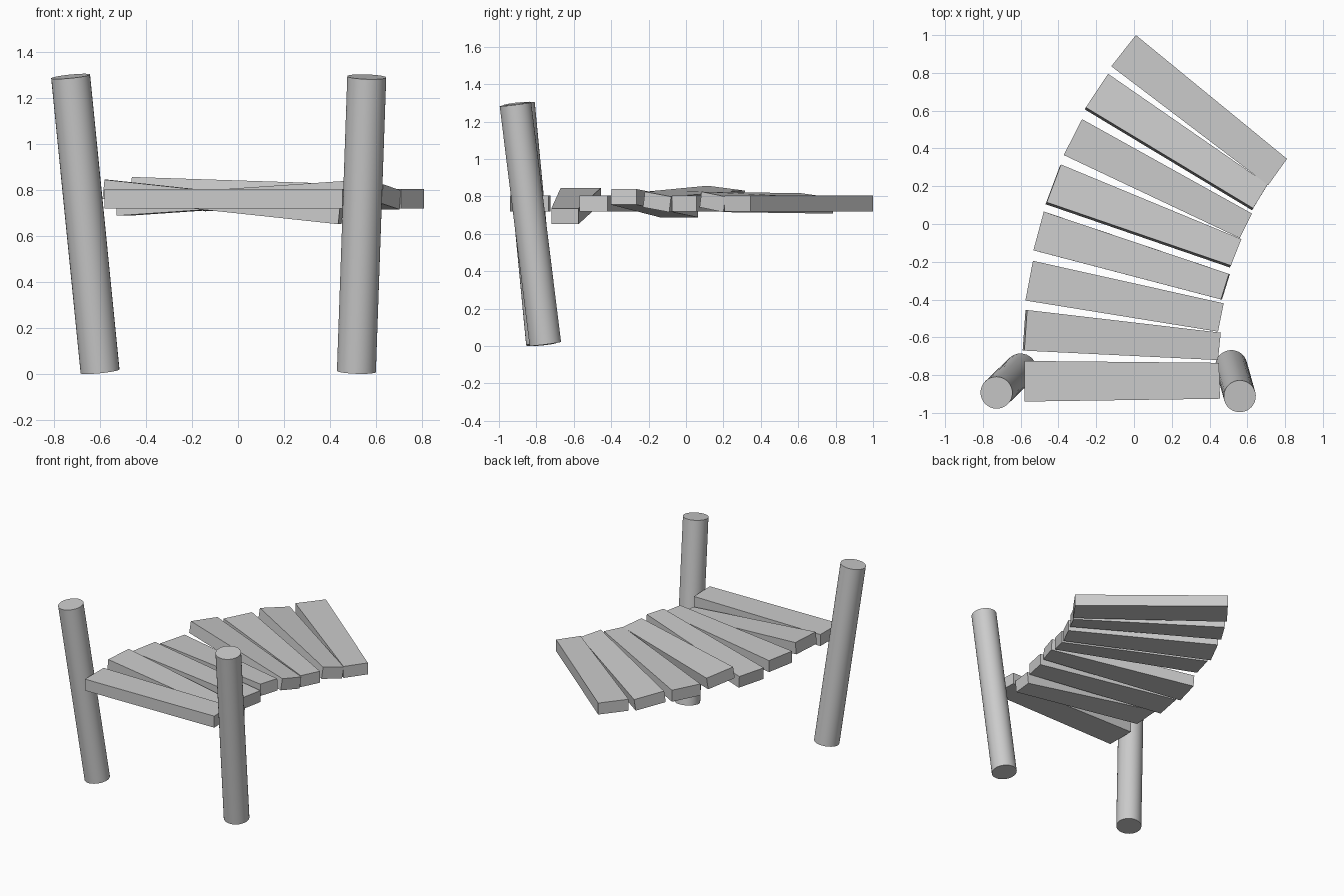
import bpy, bmesh
from mathutils import Vector

if "Cube" in bpy.data.objects:
    bpy.data.objects.remove(bpy.data.objects["Cube"])

THICK = 0.084


def add_object(name, bm):
    bmesh.ops.recalc_face_normals(bm, faces=bm.faces)
    mesh = bpy.data.meshes.new(name)
    bm.to_mesh(mesh)
    bm.free()
    ob = bpy.data.objects.new(name, mesh)
    bpy.context.collection.objects.link(ob)
    return ob


def plank(name, lb, lf, rf, rb, zl, zr, roll):
    """Tapered board from its plan corners; zl/zr end heights, roll = back edge minus front edge."""
    mid = [Vector((*lb, zl + roll / 2)), Vector((*lf, zl - roll / 2)),
           Vector((*rf, zr - roll / 2)), Vector((*rb, zr + roll / 2))]
    n = (mid[2] - mid[0]).cross(mid[3] - mid[1]).normalized() * THICK / 2
    bm = bmesh.new()
    top = [bm.verts.new(p + n) for p in mid]
    bot = [bm.verts.new(p - n) for p in mid]
    bm.faces.new(top)
    bm.faces.new(bot[::-1])
    for i in range(4):
        j = (i + 1) % 4
        bm.faces.new((top[i], bot[i], bot[j], top[j]))
    add_object(name, bm)


def post(name, bottom, top, radius=0.085):
    a, b = Vector(bottom), Vector(top)
    d = b - a
    bpy.ops.mesh.primitive_cylinder_add(vertices=32, radius=radius, depth=d.length, location=(a + b) / 2)
    ob = bpy.context.object
    ob.name = name
    ob.rotation_euler = d.to_track_quat('Z', 'Y').to_euler()
    bpy.ops.object.shade_smooth_by_angle()


# curved walkway boards, front to back
boards = [
    ((-.58, -.725), (-.58, -.94), (.455, -.925), (.45, -.735), .762, .762, 0),
    ((-.57, -.455), (-.585, -.67), (.44, -.72), (.455, -.575), .803, .693, 0),
    ((-.535, -.195), (-.575, -.405), (.445, -.57), (.475, -.42), .762, .762, 0),
    ((-.475, .065), (-.53, -.14), (.463, -.40), (.505, -.265), .73, .797, 0),
    ((-.39, .31), (-.465, .11), (.51, -.225), (.565, -.085), .802, .77, -.026),
    ((-.275, .555), (-.372, .365), (.56, -.075), (.625, .055), .762, .762, 0),
    ((-.14, .79), (-.258, .612), (.628, .078), (.705, .205), .762, .77, -.026),
    ((.01, 1.0), (-.12, .835), (.71, .205), (.81, .345), .762, .762, 0),
]
for i, b in enumerate(boards):
    plank(f"walkway_board_{i + 1}", *b)

# leaning posts at the front
post("left_post", (-.60, -.77, .011), (-.728, -.893, 1.294))
post("right_post", (.515, -.752, .011), (.56, -.912, 1.292))
